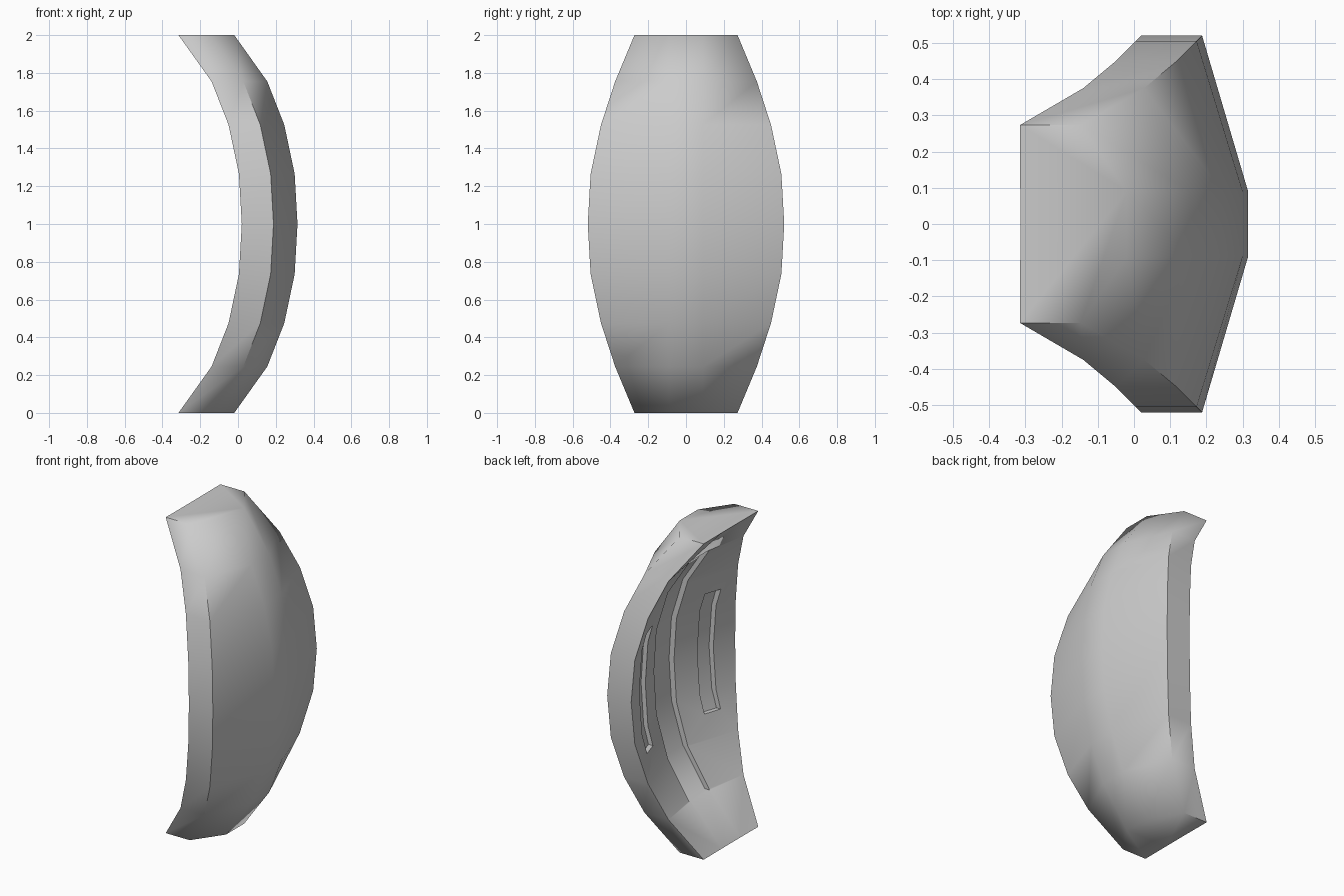
import bpy, bmesh, math

if "Cube" in bpy.data.objects:
    bpy.data.objects.remove(bpy.data.objects["Cube"])

# Ring stations from the middle up: height, back rim x, half width, hollow depth
HALF = [(1.0, 0.02, 0.52, 0.137), (1.265, 0.005, 0.505, 0.135),
        (1.525, -0.05, 0.45, 0.11), (1.755, -0.14, 0.375, 0.05),
        (2.0, -0.315, 0.273, 0.0)]
RINGS = [(2 - z, x, w, d) for z, x, w, d in reversed(HALF[1:])] + HALF
FLAT = 0.09    # half width of the flat centre strip


def loft(name, sections):
    """Skin equal-length closed sections of 3D points and cap both ends."""
    bm = bmesh.new()
    loops = [[bm.verts.new(p) for p in s] for s in sections]
    n = len(loops[0])
    for a, b in zip(loops, loops[1:]):
        for i in range(n):
            j = (i + 1) % n
            bm.faces.new((a[i], a[j], b[j], b[i]))
    bm.faces.new(loops[0])
    bm.faces.new(loops[-1])
    bmesh.ops.recalc_face_normals(bm, faces=bm.faces)
    mesh = bpy.data.meshes.new(name)
    bm.to_mesh(mesh)
    bm.free()
    obj = bpy.data.objects.new(name, mesh)
    bpy.context.collection.objects.link(obj)
    return obj


def inner_x(y, z):
    """x of the hollow back surface at a given y and z."""
    for a, b in zip(RINGS, RINGS[1:]):
        if z <= b[0] + 1e-6:
            t = (z - a[0]) / (b[0] - a[0])
            rim, w, d = (a[i] + t * (b[i] - a[i]) for i in (1, 2, 3))
            return rim + d * min(1, (w - abs(y)) / (w - FLAT))


def section(z, rim, w, d):
    side, front = rim + 0.168, rim + 0.295
    half = [(front, FLAT), (side, w), (rim, w), (rim + d, FLAT)]
    pts = half + [(x, -y) for x, y in reversed(half)]
    return [(x, y, z) for x, y in pts]


# Curved plate with hollow back
def plate_sections():
    out = []
    for i, r in enumerate(RINGS):
        z, rim, w, d = r
        if i in (0, len(RINGS) - 1):
            d = 0.001    # closed solid ends
        out.append(section(z, rim, w, d))
    return out


plate = loft("curved_plate", plate_sections())


# Shallow grooves cut into the back
def groove(name, y1, y2, z1, z2, depth):
    zs = [z1] + [r[0] for r in RINGS if z1 + .01 < r[0] < z2 - .01] + [z2]
    secs = []
    for z in zs:
        a, b = inner_x(y1, z), inner_x(y2, z)
        secs.append([(a - 0.05, y1, z), (a + depth, y1, z),
                     (b + depth, y2, z), (b - 0.05, y2, z)])
    cutter = loft(name, secs)
    cutter.hide_render = True
    mod = plate.modifiers.new(name, 'BOOLEAN')
    mod.operation = 'DIFFERENCE'
    mod.solver = 'EXACT'
    mod.object = cutter
    bpy.context.view_layer.objects.active = plate
    bpy.ops.object.modifier_apply(modifier=mod.name)
    bpy.data.objects.remove(cutter)


groove("centre_groove", -0.1, 0.1, 0.24, 1.76, 0.035)
for s in (-1, 1):
    groove("side_groove", s * 0.26, s * 0.37, 0.62, 1.38, 0.03)

# Smooth outer skin, crisp rim and grooves
bpy.ops.object.select_all(action='DESELECT')
plate.select_set(True)
bpy.context.view_layer.objects.active = plate
bpy.ops.object.shade_smooth_by_angle(angle=math.radians(62))
